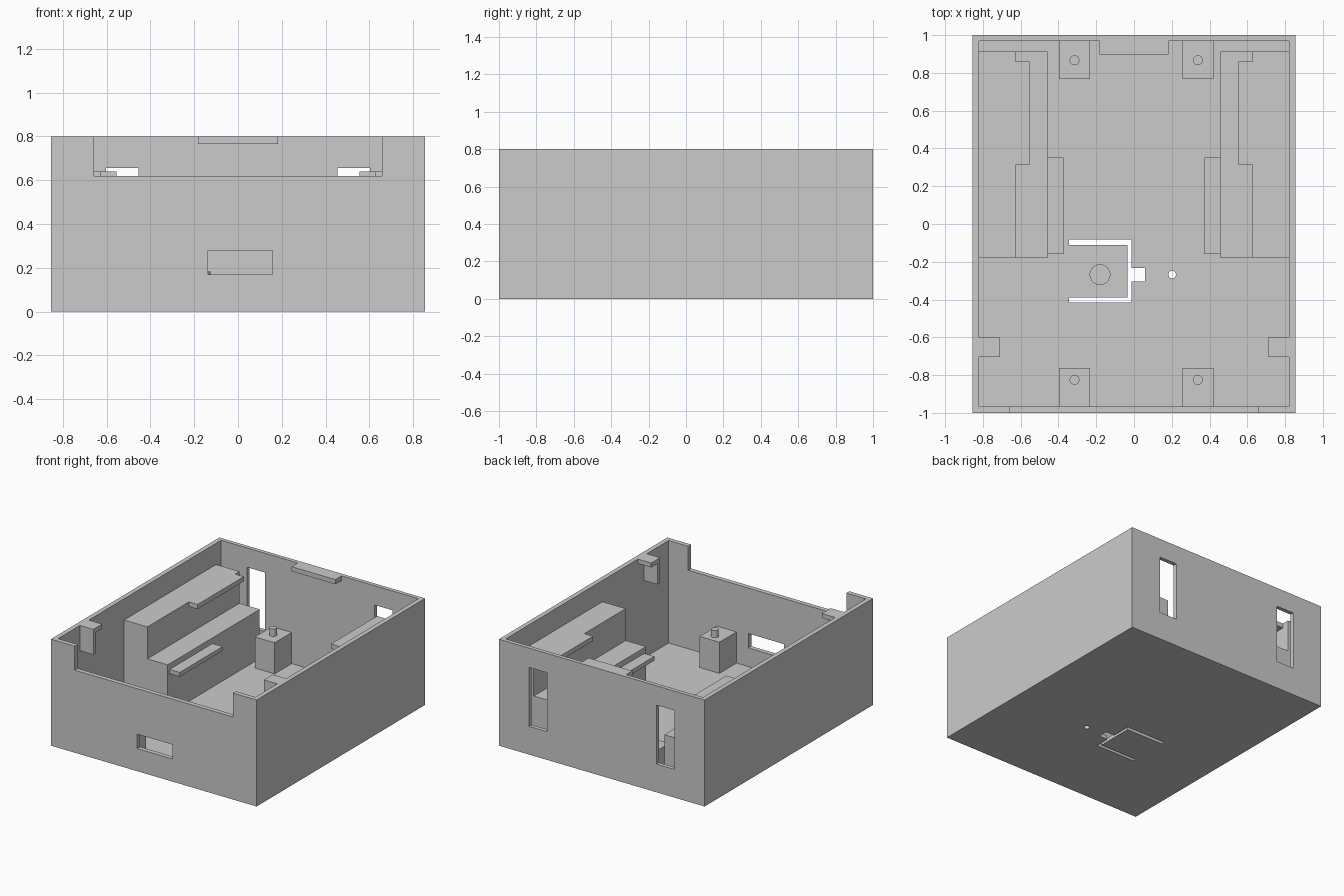
import bpy
import bmesh
from mathutils import Matrix, Vector

cube = bpy.data.objects.get("Cube")
if cube:
    bpy.data.objects.remove(cube, do_unlink=True)

grey = bpy.data.materials.new("light grey plastic")
grey.use_nodes = True
grey.diffuse_color = (0.6, 0.6, 0.6, 1)
grey.node_tree.nodes["Principled BSDF"].inputs["Base Color"].default_value = (0.6, 0.6, 0.6, 1)


def finish(name, bm):
    bmesh.ops.recalc_face_normals(bm, faces=bm.faces)
    mesh = bpy.data.meshes.new(name)
    bm.to_mesh(mesh)
    bm.free()
    mesh.materials.append(grey)
    obj = bpy.data.objects.new(name, mesh)
    bpy.context.scene.collection.objects.link(obj)
    return obj


def box(name, xs, ys, zs):
    lo, hi = [Vector(c) for c in zip(sorted(xs), sorted(ys), sorted(zs))]
    bm = bmesh.new()
    matrix = Matrix.Translation((lo + hi) / 2) @ Matrix.Diagonal((hi - lo).to_4d())
    bmesh.ops.create_cube(bm, size=1, matrix=matrix)
    return finish(name, bm)


def cylinder(name, x, y, radius, zs):
    bm = bmesh.new()
    bmesh.ops.create_cone(bm, cap_ends=True, segments=32, radius1=radius, radius2=radius,
                          depth=zs[1] - zs[0],
                          matrix=Matrix.Translation((x, y, sum(zs) / 2)))
    obj = finish(name, bm)
    for face in obj.data.polygons:
        face.use_smooth = abs(face.normal.z) < 0.5
    for edge in obj.data.edges:
        a, b = [obj.data.vertices[i].co.z for i in edge.vertices]
        edge.use_edge_sharp = abs(a - b) < 0.001
    return obj


def extrude_y(name, profile, ys):
    bm = bmesh.new()
    face = bm.faces.new([bm.verts.new((x, ys[0], z)) for x, z in profile])
    moved = bmesh.ops.extrude_face_region(bm, geom=[face])["geom"]
    bmesh.ops.translate(bm, vec=(0, ys[1] - ys[0], 0),
                        verts=[v for v in moved if isinstance(v, bmesh.types.BMVert)])
    return finish(name, bm)


def cut(target, cutter):
    cutter.hide_render = True
    mod = target.modifiers.new("cut", 'BOOLEAN')
    mod.operation = 'DIFFERENCE'
    mod.solver = 'EXACT'
    mod.object = cutter
    bpy.context.view_layer.objects.active = target
    bpy.ops.object.modifier_apply(modifier=mod.name)
    bpy.data.objects.remove(cutter, do_unlink=True)


# Open-topped case
W, H, FLOOR = 0.855, 0.8, 0.03
IN_X, IN_FRONT, IN_BACK = 0.82, -0.965, 0.97
case = box("case_shell", (-W, W), (-1, 1), (0, H))
cut(case, box("cavity", (-IN_X, IN_X), (IN_FRONT, IN_BACK), (FLOOR, 1)))

# Front wall notch and slot, back wall windows
cut(case, box("front_notch", (-0.657, 0.657), (-1.1, -0.9), (0.62, 1)))
cut(case, box("front_slot", (-0.138, 0.157), (-1.1, -0.9), (0.17, 0.278)))
for s in (-1, 1):
    cut(case, box("back_window", (s * 0.455, s * 0.603), (0.94, 1.1), (0.212, 0.655)))

# Slits around the flexible floor flap, latch opening and small hole
THROUGH = (-0.1, 0.1)
cut(case, box("slit_rear", (-0.344, -0.013), (-0.11, -0.082), THROUGH))
cut(case, box("slit_front", (-0.344, -0.013), (-0.415, -0.39), THROUGH))
cut(case, box("slit_side", (-0.034, -0.013), (-0.415, -0.082), THROUGH))
cut(case, box("latch_opening", (-0.03, 0.058), (-0.305, -0.232), THROUGH))
cut(case, cylinder("pin_hole", 0.202, -0.268, 0.02, THROUGH))
for face in case.data.polygons:
    face.use_smooth = False

# Push button on the flap
cylinder("flap_button", -0.18, -0.268, 0.055, (FLOOR, 0.182))

# Stepped side blocks with their ledges, and the front brackets
TOP, STEP = 0.64, 0.4
for s, side in ((-1, "right"), (1, "left")):
    profile = [(IN_X, FLOOR), (0.458, FLOOR), (0.458, STEP),
               (0.627, STEP), (0.627, TOP), (IN_X, TOP)]
    extrude_y(side + "_stepped_block", [(s * x, z) for x, z in profile], (-0.18, 0.912))
    box(side + "_upper_ledge", (s * 0.627, s * 0.554), (0.312, 0.86), (0.605, TOP))
    box(side + "_lower_ledge", (s * 0.458, s * 0.374), (-0.158, 0.352), (0.325, 0.357))
    box(side + "_bracket_top", (s * IN_X, s * 0.709), (-0.705, -0.6), (0.767, H))
    box(side + "_bracket_plate", (s * IN_X, s * 0.709), (-0.705, -0.675), (0.61, 0.767))

# Corner posts with locating pins
for x, side in ((-0.315, "right"), (0.338, "left")):
    for ys, pin_y, end in (((0.768, IN_BACK), 0.867, "back"), ((IN_FRONT, -0.762), -0.825, "front")):
        box(end + "_" + side + "_post", (x - 0.082, x + 0.082), ys, (FLOOR, 0.264))
        cylinder(end + "_" + side + "_pin", x, pin_y, 0.026, (0.264, 0.318))

# Lip on the back wall
box("back_lip", (-0.182, 0.182), (0.897, IN_BACK), (0.765, H))
